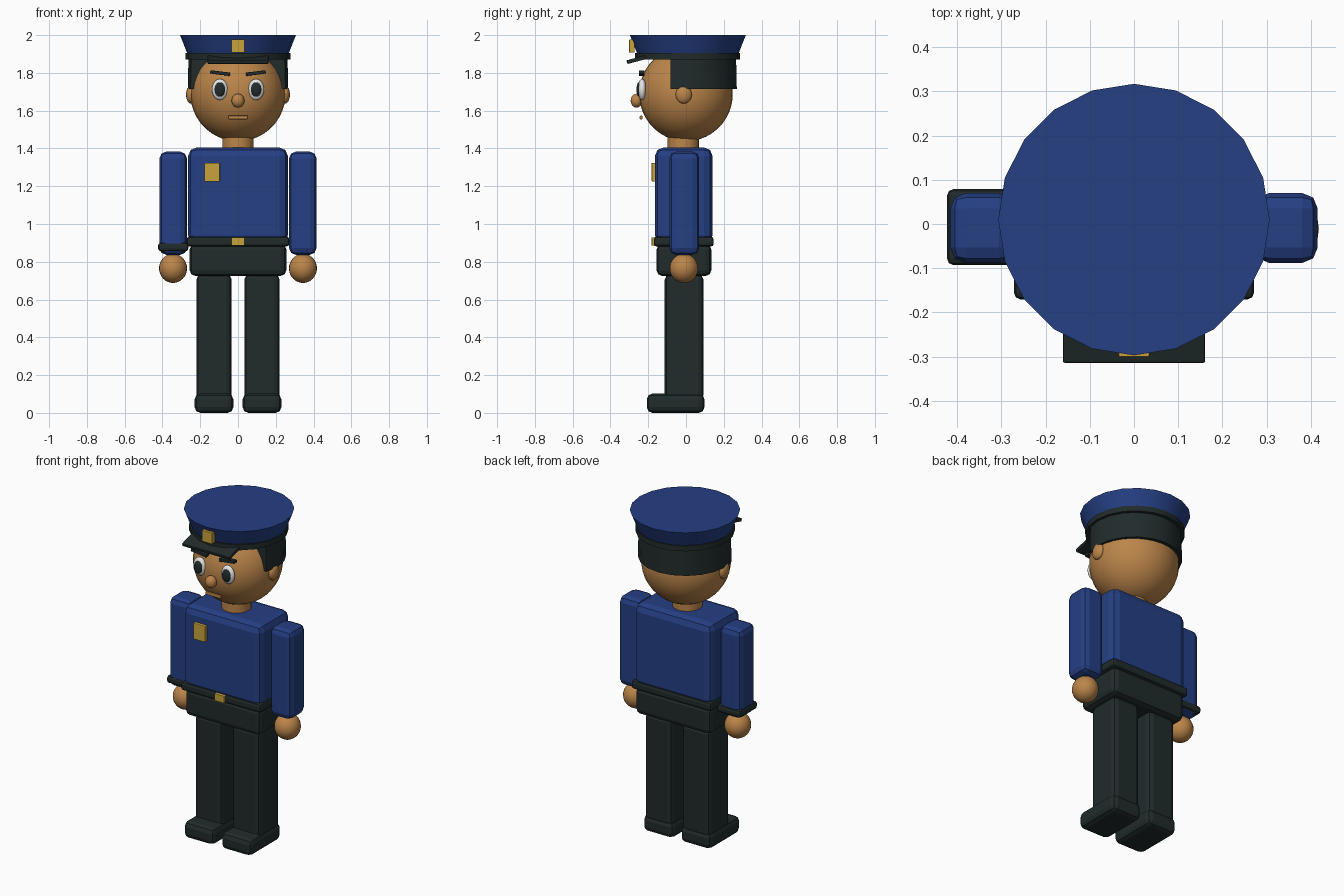
import bpy, bmesh
from math import radians
from mathutils import Matrix, Vector

cube = bpy.data.objects.get("Cube")
if cube:
    bpy.data.objects.remove(cube, do_unlink=True)


def material(name, r, g, b):
    m = bpy.data.materials.new(name)
    m.use_nodes = True
    m.diffuse_color = (r, g, b, 1)
    node = m.node_tree.nodes["Principled BSDF"]
    node.inputs["Base Color"].default_value = (r, g, b, 1)
    node.inputs["Roughness"].default_value = 0.7
    return m


BLUE = material("uniform blue", 0.018, 0.05, 0.23)
DARK = material("charcoal", 0.015, 0.024, 0.024)
SKIN = material("skin", 0.5, 0.235, 0.068)
GOLD = material("gold", 0.58, 0.36, 0.045)
WHITE = material("eye white", 0.82, 0.82, 0.82)


def finish(bm, name, mat, smooth=False):
    mesh = bpy.data.meshes.new(name)
    bm.to_mesh(mesh)
    bm.free()
    mesh.materials.append(mat)
    ob = bpy.data.objects.new(name, mesh)
    bpy.context.collection.objects.link(ob)
    if smooth:
        bpy.ops.object.select_all(action='DESELECT')
        ob.select_set(True)
        bpy.context.view_layer.objects.active = ob
        bpy.ops.object.shade_smooth_by_angle(angle=radians(35))
    return ob


def box(name, mat, center, size, bevel=0.0, rot=None):
    bm = bmesh.new()
    bmesh.ops.create_cube(bm, size=1)
    bmesh.ops.scale(bm, vec=size, verts=bm.verts)
    if bevel:
        bmesh.ops.bevel(bm, geom=bm.edges[:], offset=bevel, segments=2,
                        profile=0.5, affect='EDGES')
    if rot:
        bmesh.ops.transform(bm, matrix=Matrix.Rotation(radians(rot[0]), 4, rot[1]),
                            verts=bm.verts)
    bmesh.ops.translate(bm, vec=center, verts=bm.verts)
    return finish(bm, name, mat)


def ball(name, mat, center, radii, seg=24):
    bm = bmesh.new()
    bmesh.ops.create_uvsphere(bm, u_segments=seg, v_segments=seg * 2 // 3, radius=1)
    bmesh.ops.scale(bm, vec=radii, verts=bm.verts)
    bmesh.ops.translate(bm, vec=center, verts=bm.verts)
    return finish(bm, name, mat, True)


def frustum(name, mat, y, z0, z1, r0, r1, cut_y=None, seg=20):
    bm = bmesh.new()
    bmesh.ops.create_cone(bm, cap_ends=True, segments=seg, radius1=r0, radius2=r1,
                          depth=z1 - z0)
    bmesh.ops.translate(bm, vec=(0, y, (z0 + z1) / 2), verts=bm.verts)
    if cut_y is not None:
        # keep only the part behind the cutting plane and close it
        cut = bmesh.ops.bisect_plane(
            bm, geom=bm.verts[:] + bm.edges[:] + bm.faces[:],
            plane_co=Vector((0, cut_y, 0)), plane_no=Vector((0, -1, 0)),
            clear_outer=True)["geom_cut"]
        edges = [e for e in cut if isinstance(e, bmesh.types.BMEdge)]
        bmesh.ops.contextual_create(bm, geom=edges)
        bmesh.ops.recalc_face_normals(bm, faces=bm.faces[:])
    return finish(bm, name, mat, True)


# Limbs and paired face parts
for side, s in (("left", 1), ("right", -1)):
    box(side + "_shoe", DARK, (s * 0.127, -0.055, 0.051), (0.205, 0.305, 0.102), 0.03)
    box(side + "_leg", DARK, (s * 0.127, -0.01, 0.4), (0.187, 0.205, 0.67), 0.03)
    box(side + "_arm", BLUE, (s * 0.343, -0.009, 1.11), (0.145, 0.158, 0.546), 0.035)
    ball(side + "_hand", SKIN, (s * 0.344, -0.011, 0.765), (0.074, 0.076, 0.077))
    ball(side + "_ear", SKIN, (s * 0.25, -0.012, 1.685), (0.025, 0.043, 0.048), 16)
    ball(side + "_eye", WHITE, (s * 0.096, -0.232, 1.712), (0.042, 0.023, 0.056))
    ball(side + "_pupil", DARK, (s * 0.096, -0.25, 1.712), (0.028, 0.012, 0.038), 16)
    box(side + "_eyebrow", DARK, (s * 0.095, -0.234, 1.799), (0.105, 0.03, 0.018),
        0.003, (-s * 7, 'Y'))

# Body
box("hips", DARK, (0, -0.011, 0.81), (0.512, 0.29, 0.17), 0.03)
box("torso", BLUE, (0, -0.012, 1.15), (0.528, 0.305, 0.51), 0.045)
box("belt", DARK, (0, -0.012, 0.907), (0.543, 0.317, 0.053), 0.015)
box("belt_buckle", GOLD, (0, -0.172, 0.907), (0.068, 0.02, 0.044), 0.003)
box("wristband", DARK, (-0.343, -0.007, 0.878), (0.16, 0.172, 0.046), 0.015)
box("chest_badge", GOLD, (-0.137, -0.17, 1.274), (0.082, 0.024, 0.1), 0.004)
frustum("neck", SKIN, -0.014, 1.37, 1.47, 0.083, 0.083)

# Head
ball("head", SKIN, (0, 0, 1.69), (0.252, 0.248, 0.252), 32)
ball("nose", SKIN, (0, -0.262, 1.653), (0.034, 0.031, 0.037), 16)
box("mouth", SKIN, (0, -0.237, 1.564), (0.106, 0.016, 0.019), 0.005)
frustum("hair", DARK, 0.003, 1.714, 1.885, 0.266, 0.262, cut_y=-0.083)

# Cap
frustum("cap_band", DARK, 0.008, 1.872, 1.905, 0.277, 0.277)
frustum("cap_crown", BLUE, 0.01, 1.902, 2.0, 0.268, 0.307)
box("cap_visor", DARK, (0, -0.225, 1.88), (0.322, 0.18, 0.02), 0.004, None)
visor = bpy.data.objects["cap_visor"]
pivot = Matrix.Translation((0, -0.225, 1.878))
visor.data.transform(pivot @ Matrix.Rotation(radians(15), 4, 'X') @ pivot.inverted())
box("cap_badge", GOLD, (0, -0.287, 1.942), (0.07, 0.028, 0.07), 0.003)
